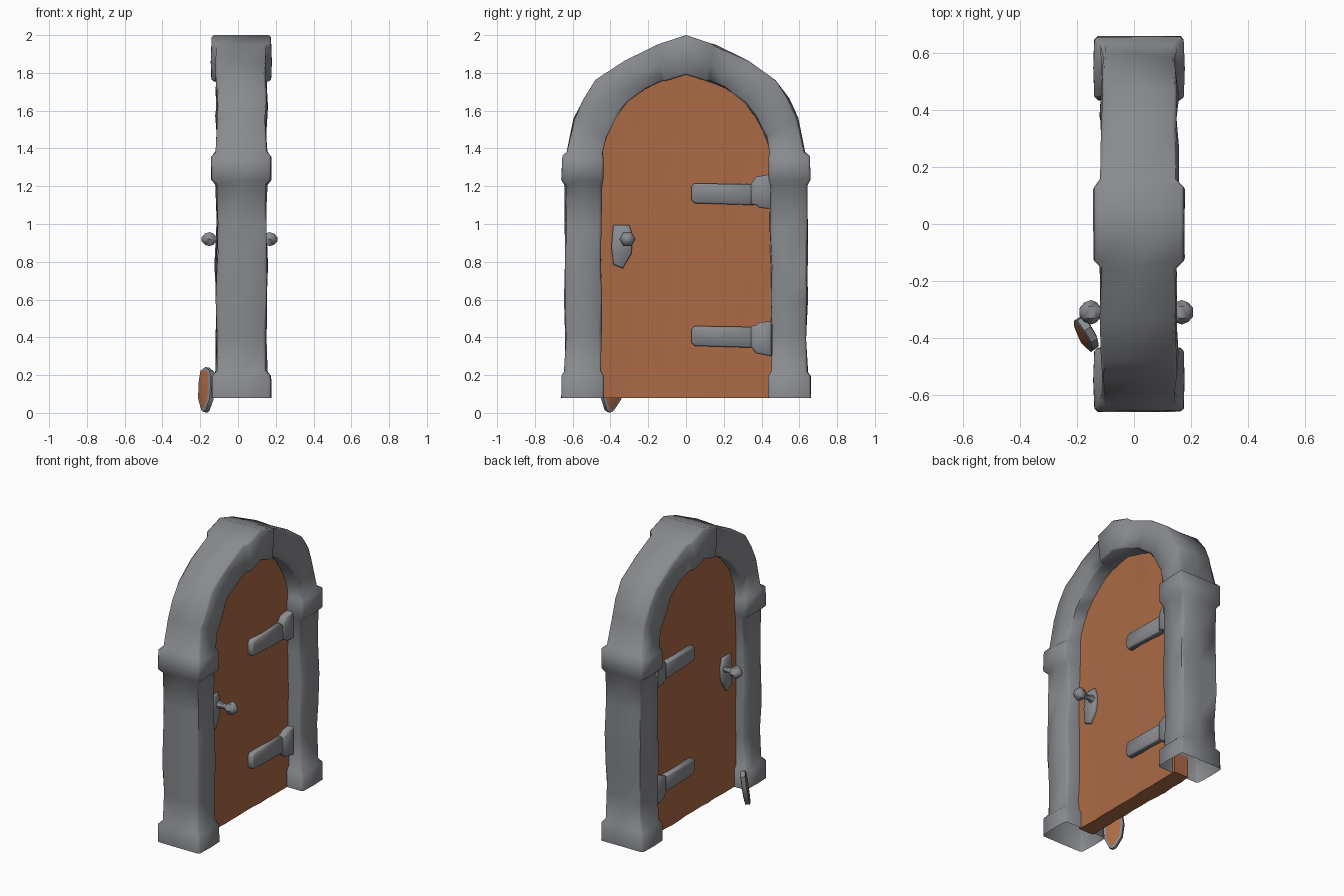
import bpy, bmesh, math, random
from mathutils import Vector

if "Cube" in bpy.data.objects:
    bpy.data.objects.remove(bpy.data.objects["Cube"])

random.seed(4)
CX = 0.0175          # middle of the wall thickness
DOOR = 0.054         # half thickness of the door, centred on x = 0


def mat(name, col):
    m = bpy.data.materials.new(name)
    m.diffuse_color = (*col, 1)
    m.use_nodes = True
    m.node_tree.nodes["Principled BSDF"].inputs["Base Color"].default_value = m.diffuse_color
    return m


STONE = mat("grey stone and iron", (0.25, 0.257, 0.275))
WOOD = mat("brown wood", (0.41, 0.145, 0.06))


def jit(a):
    return random.uniform(-a, a)


def finish(name, bm, mats, angle=40):
    bmesh.ops.recalc_face_normals(bm, faces=bm.faces)
    me = bpy.data.meshes.new(name)
    bm.to_mesh(me)
    bm.free()
    ob = bpy.data.objects.new(name, me)
    bpy.context.collection.objects.link(ob)
    for m in mats:
        me.materials.append(m)
    bpy.ops.object.select_all(action='DESELECT')
    ob.select_set(True)
    bpy.context.view_layer.objects.active = ob
    bpy.ops.object.shade_smooth_by_angle(angle=math.radians(angle))
    return ob


def bridge(bm, a, b):
    n = len(a)
    for i in range(n):
        bm.faces.new((a[i], a[(i + 1) % n], b[(i + 1) % n], b[i]))


# Stone frame: inner y,z / outer y,z / half thickness, from foot to keystone
half = [(.435, .08, .66, .08, .157), (.435, .195, .66, .195, .155),
        (.447, .22, .642, .22, .131), (.45, .42, .638, .40, .128),
        (.447, .60, .641, .60, .132), (.45, .78, .64, .79, .134),
        (.447, .98, .641, 1.0, .128), (.447, 1.21, .64, 1.21, .132),
        (.437, 1.235, .66, 1.235, .157), (.437, 1.35, .655, 1.36, .157),
        (.445, 1.375, .63, 1.38, .131), (.425, 1.46, .59, 1.56, .130),
        (.37, 1.565, .54, 1.665, .134), (.31, 1.645, .475, 1.76, .129),
        (.21, 1.72, .33, 1.86, .133), (.125, 1.755, .155, 1.945, .132),
        (.11, 1.755, .13, 1.957, .158), (0, 1.79, 0, 2.0, .157)]
stations = half + [(-a, b, -c, d, h) for a, b, c, d, h in half[-2::-1]]
# cross-section: position inner->outer, position across the thickness
section = [(.05, 1), (.5, 1.02), (.95, 1), (1, .93), (1, 0), (1, -.93),
           (.95, -1), (.5, -1.02), (.05, -1), (0, -.92), (0, 0), (0, .92)]
bm = bmesh.new()
prev = None
for k, (iy, iz, oy, oz, h) in enumerate(stations):
    block = h > .15
    j = .001 if block else .006
    ring = []
    for t, s in section:
        y, z = iy + (oy - iy) * t, iz + (oz - iz) * t
        v = (CX + s * h + jit(j), y + jit(j), z + (0 if block else jit(j)))
        ring.append(bm.verts.new(v))
    if prev:
        bridge(bm, prev, ring)
    prev = ring
finish("stone_frame", bm, [STONE], 60)

# Wooden door slab following the arch, with uneven surface
ARCH = [(0, 1.795), (.125, 1.765), (.21, 1.73), (.315, 1.65), (.38, 1.565),
        (.43, 1.46), (.455, 1.37)]


def door_top(y):
    y = abs(y)
    for (a, za), (b, zb) in zip(ARCH, ARCH[1:]):
        if y <= b + 1e-6:
            return za + (zb - za) * (y - a) / (b - a)
    return ARCH[-1][1]


bm = bmesh.new()
NY, NZ = 12, 6
sides = []
for x in (DOOR, -DOOR):
    grid = []
    for i in range(NY + 1):
        y = -.452 + .904 * i / NY
        dx = jit(.005)
        grid.append([bm.verts.new((x + dx + jit(.004), y,
                     .08 + (door_top(y) - .08) * k / NZ)) for k in range(NZ + 1)])
    for i in range(NY):
        for k in range(NZ):
            bm.faces.new((grid[i][k], grid[i + 1][k], grid[i + 1][k + 1], grid[i][k + 1]))
    sides.append([grid[i][0] for i in range(NY + 1)] + grid[NY][1:]
                 + [grid[i][NZ] for i in range(NY - 1, -1, -1)]
                 + [grid[0][k] for k in range(NZ - 1, 0, -1)])
bridge(bm, *sides)
finish("door_panel", bm, [WOOD])


def plate(name, outline, s, depth):
    """Raised plate on door side s (+1/-1); outer face slightly smaller."""
    bm = bmesh.new()
    cy = sum(p[0] for p in outline) / len(outline)
    cz = sum(p[1] for p in outline) / len(outline)
    x0, x1 = s * (DOOR - .008), s * (DOOR + depth)

    def pull(v, c):
        return v + max(-.008, min(.008, (c - v) * .3))
    a = [bm.verts.new((x0, y, z)) for y, z in outline]
    m = [bm.verts.new((x1 - s * .008, y, z)) for y, z in outline]
    b = [bm.verts.new((x1, pull(y, cy), pull(z, cz))) for y, z in outline]
    bridge(bm, a, m)
    bridge(bm, m, b)
    bm.faces.new(b)
    finish(name, bm, [STONE], 60)


# Hinges, handle plates and knobs on both faces
for s, tag in ((1, "right"), (-1, "left")):
    for z, up, lab in ((1.16, 1, "upper"), (.405, -1, "lower")):
        plate(f"{lab}_hinge_strap_{tag}",
              [(.03, z - .035), (.045, z - .05), (.36, z - .06), (.36, z + .05),
               (.045, z + .055), (.03, z + .04)], s, .036)
        o = [(.37, -.06), (.39, -.075), (.452, -.08), (.452, .105), (.37, .09),
             (.345, .055), (.345, -.055)]
        plate(f"{lab}_hinge_block_{tag}", [(y, z + dz * up) for y, dz in o], s, .046)
    plate(f"handle_plate_{tag}",
          [(-.385, .995), (-.30, .995), (-.28, .93), (-.29, .84), (-.335, .765),
           (-.385, .785), (-.395, .88)], s, .02)
    # knob turned around the x axis: distance from door middle, radius
    bm = bmesh.new()
    prev = None
    for d, r in ((.06, .028), (.09, .017), (.125, .017), (.14, .036), (.16, .043),
                 (.183, .034), (.20, .014)):
        ring = [bm.verts.new((.008 + s * d, -.31 + r * math.cos(q * math.pi / 3),
                              .92 + r * math.sin(q * math.pi / 3))) for q in range(6)]
        if prev:
            bridge(bm, prev, ring)
        prev = ring
    bm.faces.new(prev)
    finish(f"door_knob_{tag}", bm, [STONE], 50)

# Small shield leaning on the frame: wooden faces with an iron rim
u = Vector((.54, -.84, 0)).normalized()
n = Vector((-.84, -.54, 0)).normalized()
w = (Vector((0, 0, 1)) - .13 * n).normalized()
n = w.cross(u).normalized()
pos = Vector((-.168, -.388, .122))
outline = [(-.045, .10), (0, .12), (.045, .10), (.06, .03), (.055, -.05),
           (.02, -.11), (0, -.12), (-.02, -.11), (-.055, -.05), (-.06, .03)]
bm = bmesh.new()
loops = [[bm.verts.new(pos + u * (p - q * .12) + w * q + n * d) for p, q in outline]
         for d in (-.013, .013)]
bridge(bm, *loops)
faces = [bm.faces.new(l) for l in loops]
bmesh.ops.recalc_face_normals(bm, faces=bm.faces)
bmesh.ops.inset_individual(bm, faces=faces, thickness=.014, depth=.004)
for f in faces:
    f.material_index = 1
finish("leaning_shield", bm, [STONE, WOOD])
